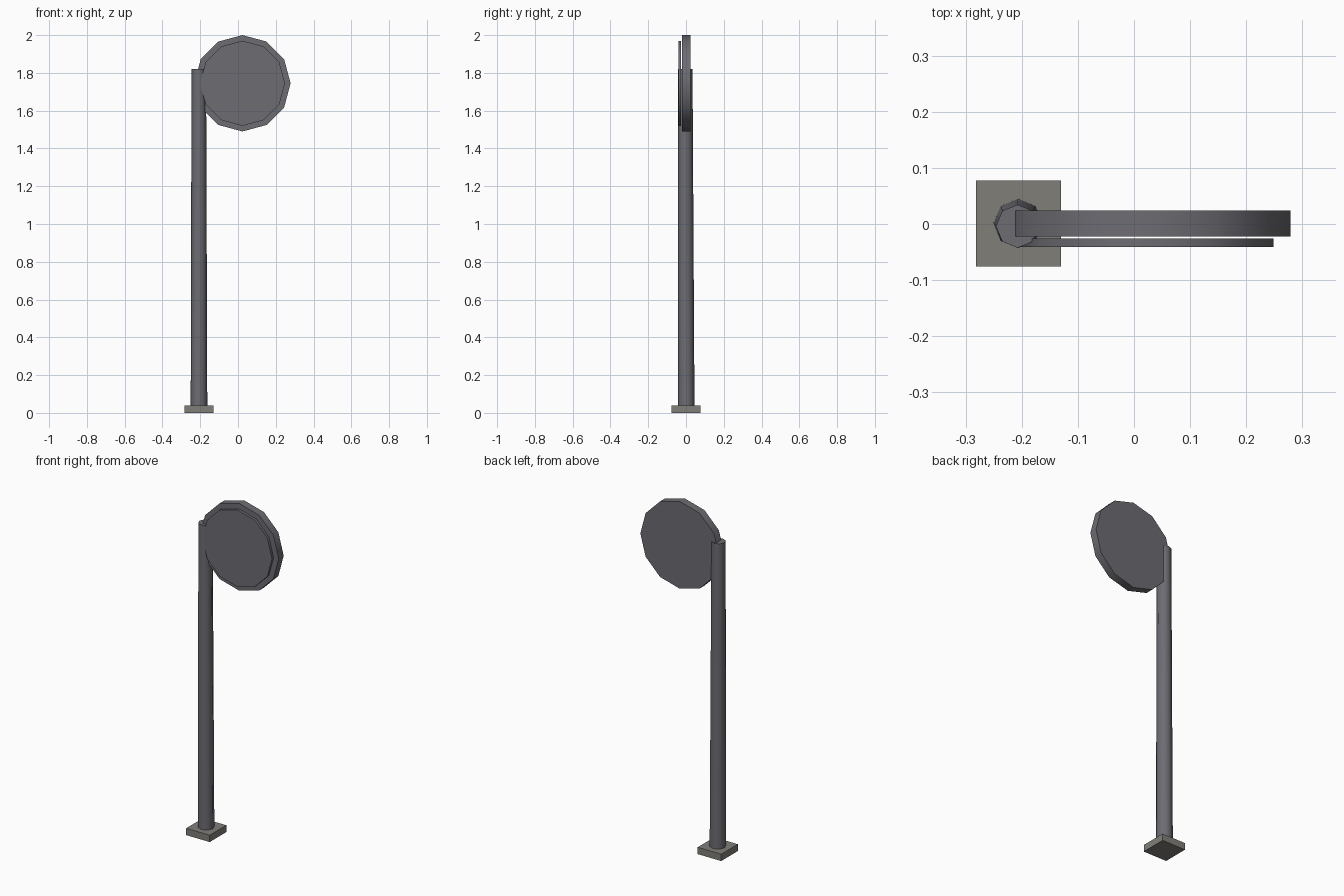
import bpy, bmesh, math
from mathutils import Vector

if "Cube" in bpy.data.objects:
    bpy.data.objects.remove(bpy.data.objects["Cube"])


def material(name, rgb):
    m = bpy.data.materials.new(name)
    m.diffuse_color = (*rgb, 1)
    m.use_nodes = True
    m.node_tree.nodes["Principled BSDF"].inputs["Base Color"].default_value = m.diffuse_color
    return m


STEEL = material("dark_steel", (0.15, 0.15, 0.17))
CONCRETE = material("concrete", (0.22, 0.21, 0.19))


def prism(name, c0, r0, c1, r1, sides, u, v, mat):
    """Closed prism between two rings lying in the u-v plane."""
    bm = bmesh.new()
    u, v = Vector(u), Vector(v)
    rings = []
    for c, r in ((c0, r0), (c1, r1)):
        ring = []
        for i in range(sides):
            a = 2 * math.pi * i / sides
            ring.append(bm.verts.new(Vector(c) + r * (u * math.cos(a) + v * math.sin(a))))
        rings.append(ring)
    a, b = rings
    for i in range(sides):
        j = (i + 1) % sides
        bm.faces.new((a[i], a[j], b[j], b[i]))
    bm.faces.new(a[::-1])
    bm.faces.new(b)
    bmesh.ops.recalc_face_normals(bm, faces=bm.faces)
    mesh = bpy.data.meshes.new(name)
    bm.to_mesh(mesh)
    bm.free()
    mesh.materials.append(mat)
    ob = bpy.data.objects.new(name, mesh)
    bpy.context.collection.objects.link(ob)
    bpy.ops.object.select_all(action='DESELECT')
    ob.select_set(True)
    bpy.context.view_layer.objects.active = ob
    bpy.ops.object.shade_smooth_by_angle(angle=math.radians(50))
    return ob


X, Y, Z = (1, 0, 0), (0, 1, 0), (0, 0, 1)

# Square footing
bpy.ops.mesh.primitive_cube_add(size=1, location=(-0.206, 0.001, 0.02))
base = bpy.context.object
base.name = "base_plate"
base.scale = (0.152, 0.153, 0.04)
base.data.materials.append(CONCRETE)

# Slightly tapered octagonal pole
prism("pole", (-0.2065, 0.001, 0.03), 0.044, (-0.2075, -0.004, 1.82), 0.0385,
      8, X, Y, STEEL)

# Twelve-sided sign body and the thinner panel in front of it
prism("sign_disc", (0.0235, 0.024, 1.745), 0.255, (0.0235, -0.022, 1.745), 0.255,
      12, X, Z, STEEL)
prism("front_panel", (0.0235, -0.026, 1.745), 0.225, (0.0235, -0.041, 1.745), 0.225,
      12, X, Z, STEEL)
